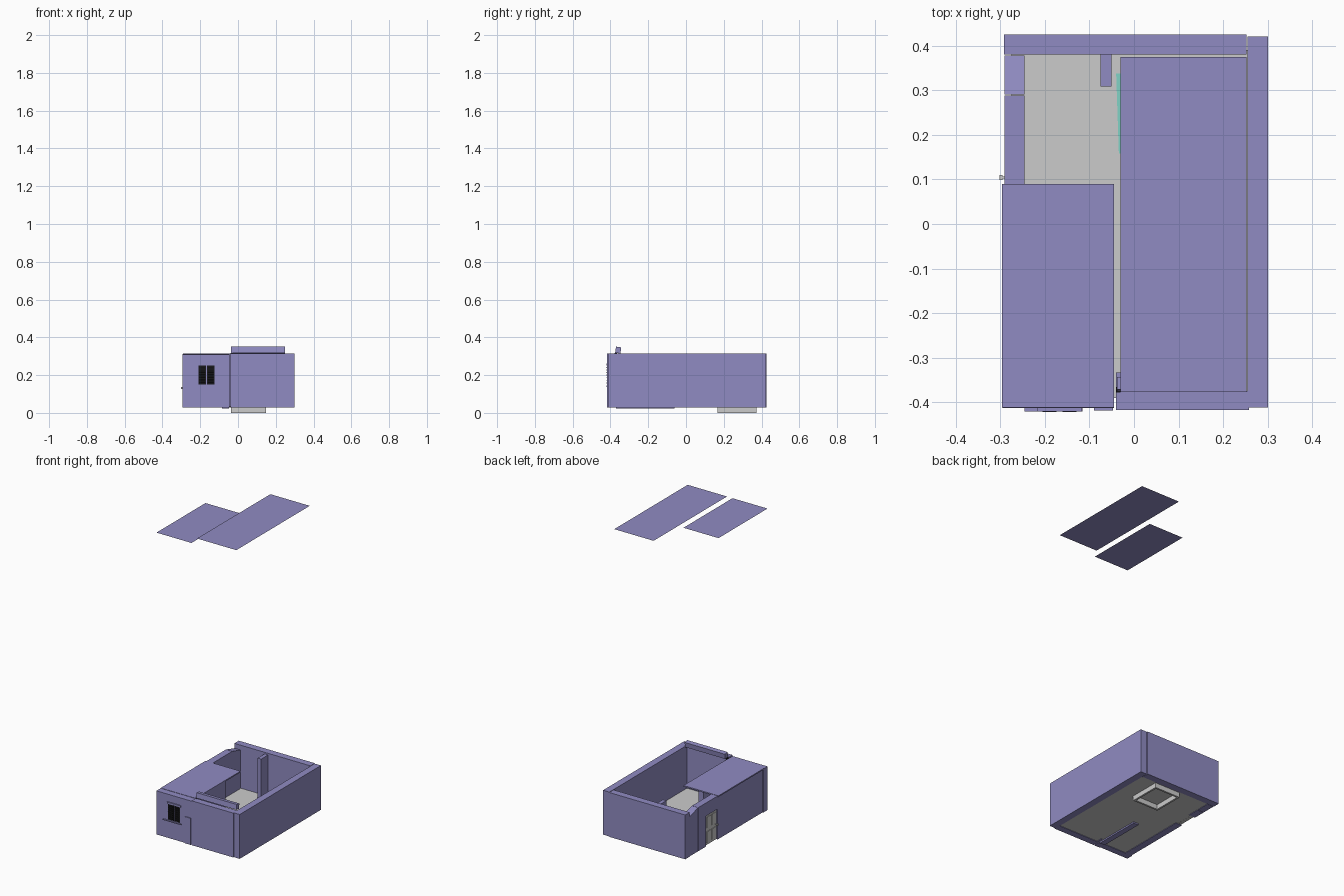
import bpy
from math import radians

if "Cube" in bpy.data.objects:
    bpy.data.objects.remove(bpy.data.objects["Cube"])


def material(name, rgb):
    m = bpy.data.materials.new(name)
    m.diffuse_color = (*rgb, 1)
    m.use_nodes = True
    m.node_tree.nodes["Principled BSDF"].inputs["Base Color"].default_value = m.diffuse_color
    return m


PLASTER = material("lavender_plaster", (0.28, 0.26, 0.54))
DARK = material("black_shutter", (0.01, 0.01, 0.012))
WATER = material("teal_water", (0.22, 0.65, 0.56))


def mesh(name, verts, faces, mat=None):
    me = bpy.data.meshes.new(name)
    me.from_pydata(verts, [], faces)
    if mat:
        me.materials.append(mat)
    ob = bpy.data.objects.new(name, me)
    bpy.context.collection.objects.link(ob)
    return ob


def box(name, x, y, z, mat=PLASTER, tilt=0):
    """Box from (min, max) ranges, optionally tilted about its own x axis."""
    c = [(r[0] + r[1]) / 2 for r in (x, y, z)]
    h = [(r[1] - r[0]) / 2 for r in (x, y, z)]
    verts = [(i * h[0], j * h[1], k * h[2])
             for i in (-1, 1) for j in (-1, 1) for k in (-1, 1)]
    faces = [(0, 1, 3, 2), (4, 6, 7, 5), (0, 4, 5, 1),
             (2, 3, 7, 6), (0, 2, 6, 4), (1, 5, 7, 3)]
    ob = mesh(name, verts, faces, mat)
    ob.location = c
    ob.rotation_euler.x = radians(tilt)
    return ob


def sheet(name, x, y, z, mat=PLASTER):
    return mesh(name, [(x[0], y[0], z), (x[1], y[0], z),
                       (x[1], y[1], z), (x[0], y[1], z)], [(0, 1, 2, 3)], mat)


Z0, Z1 = 0.028, 0.315      # bottom and top of the walls
L = (-0.29, -0.245)        # thickness range of the left wall

# Two flat roof sheets lifted far above the house
sheet("lifted_main_roof", (-0.03, 0.252), (-0.377, 0.374), 2.0)
sheet("lifted_left_roof", (-0.296, -0.045), (-0.411, 0.09), 1.98)

# Floor
box("floor", (-0.275, 0.26), (-0.39, 0.39), (0.031, 0.037), None)

# Outer walls
box("back_wall", (-0.292, 0.252), (0.38, 0.425), (Z0, Z1))
box("right_wall", (0.255, 0.30), (-0.411, 0.42), (Z0, Z1))
box("front_wall_right", (-0.04, 0.258), (-0.417, -0.374), (Z0, Z1))
box("front_wall_left", (-0.295, -0.045), (-0.413, -0.37), (Z0, 0.31))
box("left_wall_front", L, (-0.37, 0.09), (Z0, 0.31))
box("left_wall_middle", L, (0.21, 0.288), (Z0, 0.31))
box("door_lintel", L, (0.09, 0.21), (0.225, 0.31))

# Wall end whose top slopes down to the back
a, b = 0.29, 0.378
mesh("left_wall_sloped_end",
     [(x, y, z) for x in L for y, z in ((a, Z0), (b, Z0), (b, 0.285), (a, 0.31))],
     [(0, 1, 2, 3), (7, 6, 5, 4), (0, 4, 5, 1), (1, 5, 6, 2), (2, 6, 7, 3), (3, 7, 4, 0)],
     PLASTER)

# Front left room: inner walls and low ceiling
box("inner_wall", (-0.085, -0.048), (-0.37, -0.06), (0.022, 0.305))
box("low_ceiling", (-0.295, -0.045), (-0.37, 0.09), (0.304, 0.312))

# Tilted parapet bar and small fitting by the front wall
box("parapet_bar", (-0.038, 0.25), (-0.373, -0.345), (0.316, 0.349), tilt=-8)
box("corner_post", (-0.04, -0.03), (-0.374, -0.333), (Z0, 0.3))
box("corner_fitting", (-0.04, -0.03), (-0.378, -0.366), (0.30, 0.316), DARK)

# Inside pillar
box("pillar", (-0.075, -0.05), (0.308, 0.38), (0.037, 0.305))

# Side door with raised panels and knob
box("side_door", (-0.282, -0.262), (0.092, 0.208), (0.03, 0.225), None)
for i, y in enumerate((0.104, 0.157)):
    for j, z in enumerate((0.045, 0.14)):
        box(f"door_panel_{i}_{j}", (-0.286, -0.258), (y, y + 0.038), (z, z + 0.07), None)
box("door_knob_stem", (-0.297, -0.258), (0.102, 0.107), (0.129, 0.134), None)
box("door_knob", (-0.301, -0.295), (0.099, 0.11), (0.126, 0.137), None)

# Front window: pair of slatted dark shutters, header and sill
for i, x in enumerate((-0.209, -0.164)):
    box(f"shutter_{i}", (x, x + 0.039), (-0.417, -0.36), (0.15, 0.25), DARK)
    for k in range(7):
        z = 0.155 + k * 0.0135
        box(f"shutter_slat_{i}_{k}", (x + 0.004, x + 0.035),
            (-0.42, -0.415), (z, z + 0.007), DARK, 20)
box("window_header", (-0.216, -0.118), (-0.42, -0.41), (0.251, 0.262))
box("window_sill", (-0.245, -0.115), (-0.42, -0.41), (0.138, 0.144))
box("front_panel", (-0.09, -0.047), (-0.418, -0.41), (Z0, 0.20))

# Sunken pool: open grey shell below the floor, water on top
px, py, t = (-0.038, 0.147), (0.168, 0.372), 0.012
for n, x, y in (("left", (px[0], px[0] + t), py), ("right", (px[1] - t, px[1]), py),
                ("front", (px[0] + t, px[1] - t), (py[0], py[0] + t)),
                ("back", (px[0] + t, px[1] - t), (py[1] - t, py[1]))):
    box(f"pool_shell_{n}", x, y, (0.0, 0.035), None)
mesh("pool_water", [(-0.034, 0.158, 0.04), (0.145, 0.158, 0.04),
                    (0.145, 0.337, 0.04), (-0.04, 0.337, 0.04)], [(0, 1, 2, 3)], WATER)
